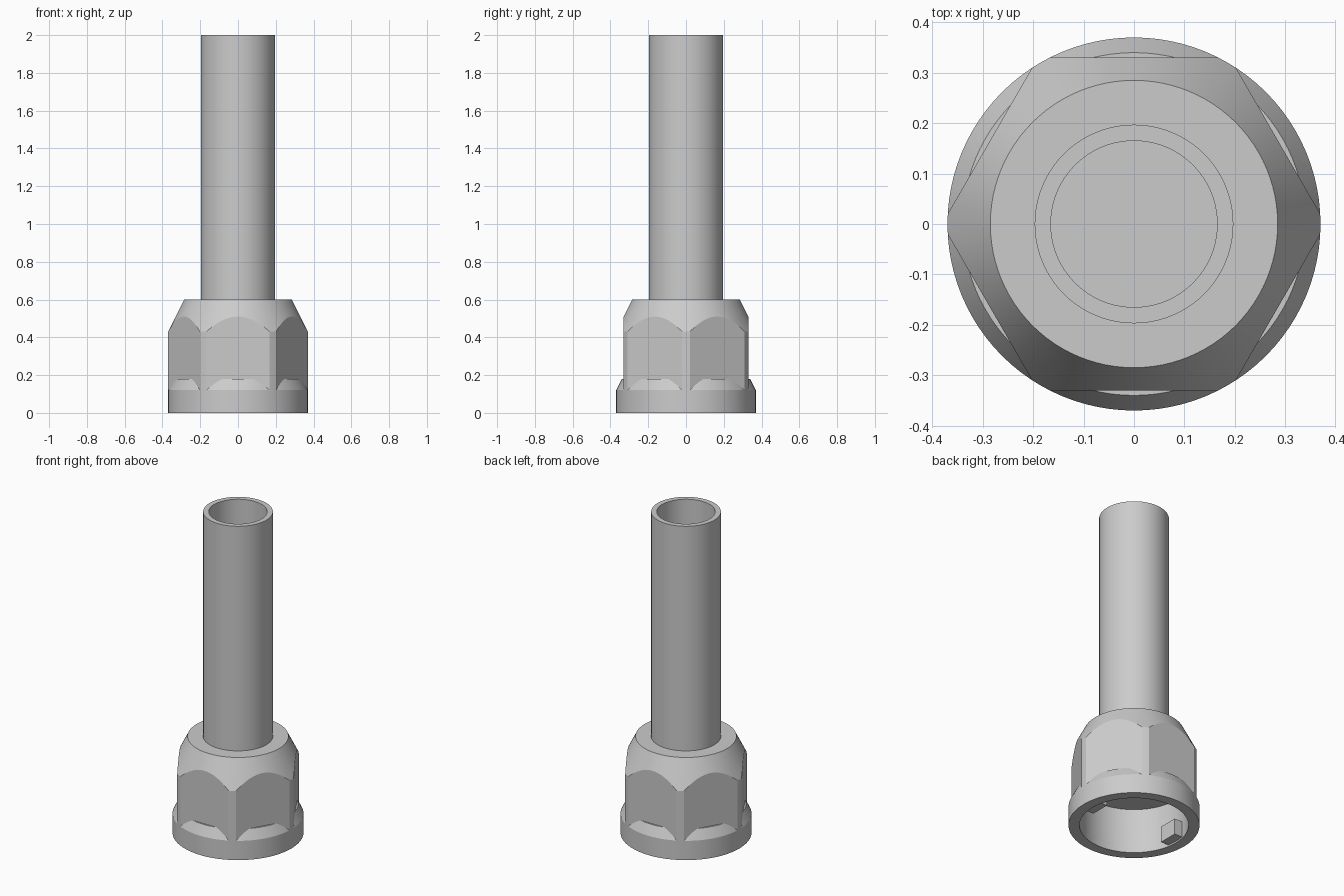
import bpy, bmesh, math

cube = bpy.data.objects.get("Cube")
if cube:
    bpy.data.objects.remove(cube, do_unlink=True)

grey = bpy.data.materials.new("plain_grey")
grey.use_nodes = True
grey.diffuse_color = (0.6, 0.6, 0.6, 1)
grey.node_tree.nodes["Principled BSDF"].inputs["Base Color"].default_value = (0.6, 0.6, 0.6, 1)


def add_object(name, bm):
    bmesh.ops.recalc_face_normals(bm, faces=bm.faces)
    mesh = bpy.data.meshes.new(name)
    bm.to_mesh(mesh)
    bm.free()
    mesh.materials.append(grey)
    obj = bpy.data.objects.new(name, mesh)
    bpy.context.collection.objects.link(obj)
    return obj


def revolve(name, profile, steps=96, closed=False):
    """Spin (radius, height) points round the z axis."""
    bm = bmesh.new()
    verts = [bm.verts.new((r, 0, z)) for r, z in profile]
    edges = [bm.edges.new(pair) for pair in zip(verts, verts[1:])]
    if closed:
        edges.append(bm.edges.new((verts[-1], verts[0])))
    bmesh.ops.spin(bm, geom=verts + edges, cent=(0, 0, 0), axis=(0, 0, 1),
                   angle=math.tau, steps=steps, use_duplicate=False)
    bmesh.ops.remove_doubles(bm, verts=bm.verts, dist=0.0001)
    return add_object(name, bm)


def activate(obj):
    bpy.ops.object.select_all(action="DESELECT")
    obj.select_set(True)
    bpy.context.view_layer.objects.active = obj


def subtract(obj, cutter):
    mod = obj.modifiers.new("cut", "BOOLEAN")
    mod.operation = "DIFFERENCE"
    mod.solver = "EXACT"
    mod.object = cutter
    activate(obj)
    bpy.ops.object.modifier_apply(modifier=mod.name)
    bpy.data.objects.remove(cutter, do_unlink=True)


def smooth(obj):
    activate(obj)
    bpy.ops.object.shade_smooth_by_angle(angle=math.radians(20))


# Round nut blank with a tapered shoulder
nut = revolve("hex_nut", [(0, 0), (0.37, 0), (0.37, 0.43), (0.285, 0.6), (0, 0.6)])

# Hexagonal flats above a chamfered round collar
flats = revolve("flat_cutter", [(0, 0.18), (0.34, 0.18), (0.4, 0.06),
                                (0.5, 0.06), (0.5, 0.7), (0, 0.7)])
corner = 0.33 / math.cos(math.pi / 6)
hexagon = revolve("hex_core", [(0, -0.2), (corner, -0.2), (corner, 1), (0, 1)], steps=6)
subtract(flats, hexagon)
subtract(nut, flats)

# Socket open at the bottom
socket = revolve("socket_cutter", [(0, -0.1), (0.308, -0.1), (0.308, 0.28), (0, 0.28)])
subtract(nut, socket)
smooth(nut)

# Hollow tube standing on the nut
tube = revolve("tube", [(0.165, 0.59), (0.197, 0.59), (0.197, 2), (0.165, 2)], closed=True)
smooth(tube)

# Two locking lugs inside the socket
for side, name in ((1, "left_lug"), (-1, "right_lug")):
    bm = bmesh.new()
    bmesh.ops.create_cube(bm, size=1)
    bmesh.ops.scale(bm, vec=(0.08, 0.12, 0.1), verts=bm.verts)
    bmesh.ops.translate(bm, vec=(side * 0.29, 0, 0.06), verts=bm.verts)
    add_object(name, bm)
